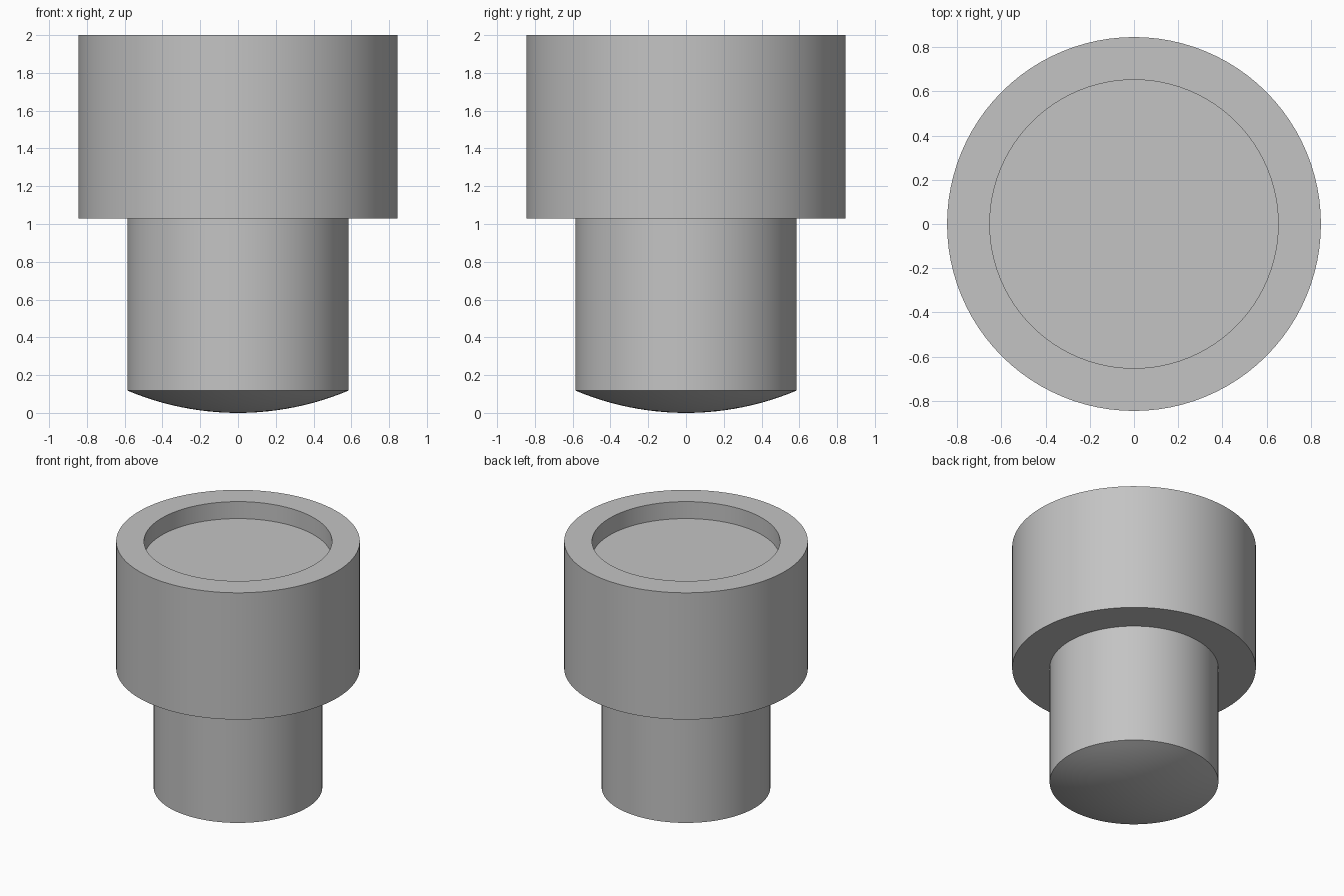
import bpy, bmesh, math
from mathutils import Vector, Matrix

cube = bpy.data.objects.get("Cube")
if cube:
    bpy.data.objects.remove(cube, do_unlink=True)

SEGMENTS = 96
SHAFT_R, HEAD_R, RECESS_R = 0.585, 0.845, 0.652
DOME_H, HEAD_Z, TOP_Z, RECESS_DEPTH = 0.118, 1.03, 2.0, 0.13

# Plain grey material
grey = bpy.data.materials.new("plain grey")
grey.use_nodes = True
colour = (0.55, 0.55, 0.55, 1)
grey.diffuse_color = colour
grey.node_tree.nodes["Principled BSDF"].inputs["Base Color"].default_value = colour

# Shallow spherical dome under the shaft, from the pole outwards
sphere_r = (SHAFT_R ** 2 + DOME_H ** 2) / (2 * DOME_H)
edge_angle = math.asin(SHAFT_R / sphere_r)
steps = 12
profile = []
for i in range(steps + 1):
    a = edge_angle * i / steps
    profile.append((sphere_r * math.sin(a), sphere_r * (1 - math.cos(a))))

# Shaft, wide head, rim and recessed floor
profile += [
    (SHAFT_R, HEAD_Z),
    (HEAD_R, HEAD_Z),
    (HEAD_R, TOP_Z),
    (RECESS_R, TOP_Z),
    (RECESS_R, TOP_Z - RECESS_DEPTH),
    (0, TOP_Z - RECESS_DEPTH),
]

# Revolve the profile into one closed body
bm = bmesh.new()
verts = [bm.verts.new((r, 0, z)) for r, z in profile]
edges = [bm.edges.new(pair) for pair in zip(verts, verts[1:])]
bmesh.ops.spin(bm, geom=verts + edges, cent=(0, 0, 0), axis=(0, 0, 1),
               angle=math.tau, steps=SEGMENTS, use_duplicate=False)
bmesh.ops.remove_doubles(bm, verts=bm.verts, dist=0.0001)
bmesh.ops.recalc_face_normals(bm, faces=bm.faces)
mesh = bpy.data.meshes.new("stepped_plug")
bm.to_mesh(mesh)
bm.free()
mesh.materials.append(grey)

plug = bpy.data.objects.new("stepped_plug", mesh)
bpy.context.collection.objects.link(plug)

# Round sides smooth, rims and the dome edge sharp
bpy.ops.object.select_all(action="DESELECT")
plug.select_set(True)
bpy.context.view_layer.objects.active = plug
bpy.ops.object.shade_smooth_by_angle(angle=math.radians(30))
